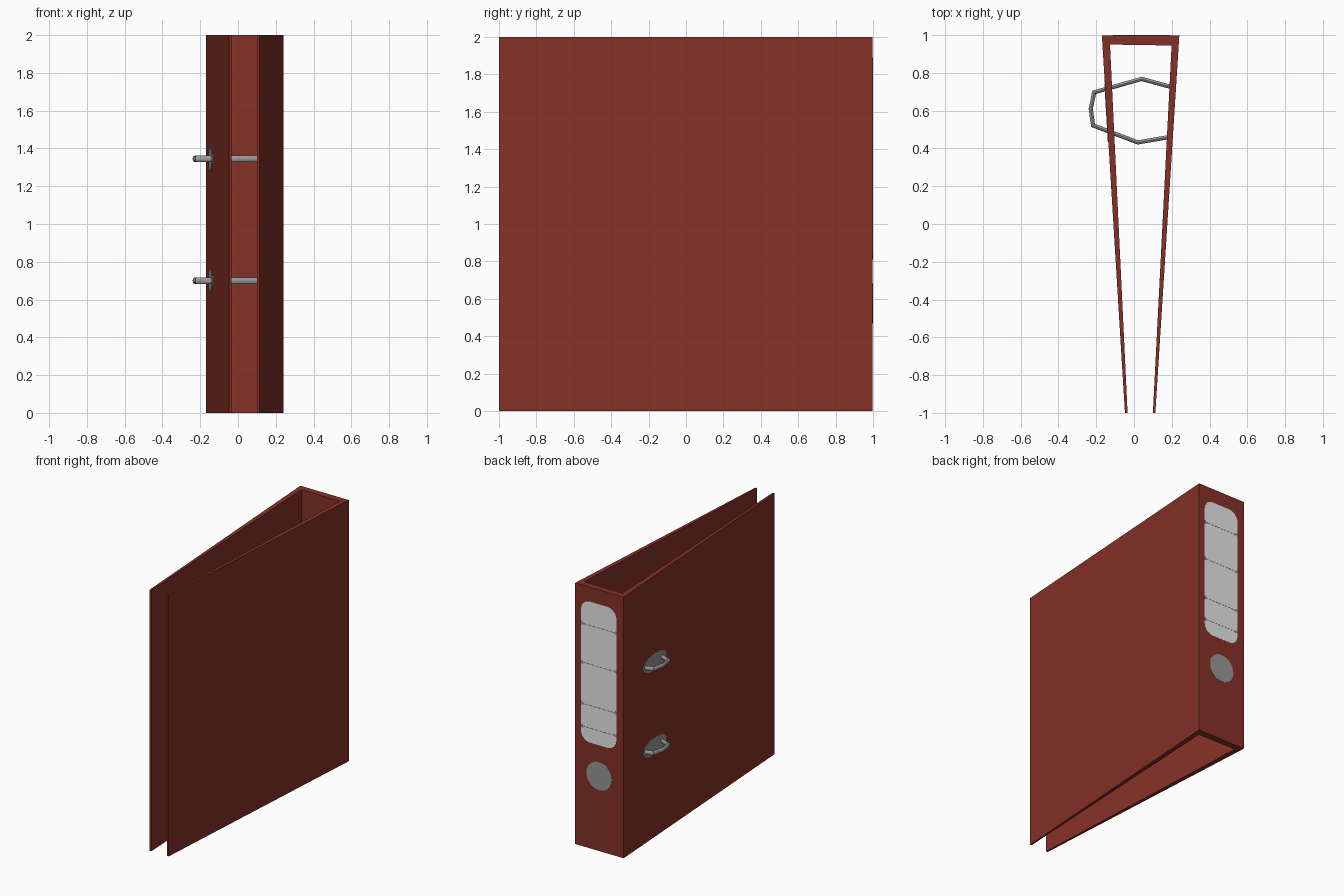
import bpy, bmesh, math
from mathutils import Vector

if "Cube" in bpy.data.objects:
    bpy.data.objects.remove(bpy.data.objects["Cube"])


def material(name, rgb):
    m = bpy.data.materials.new(name)
    m.diffuse_color = (*rgb, 1)
    m.use_nodes = True
    m.node_tree.nodes["Principled BSDF"].inputs["Base Color"].default_value = m.diffuse_color
    return m


RED = material("binder red", (0.235, 0.030, 0.020))
LABEL = material("label white", (0.80, 0.80, 0.80))
GREY = material("hole grey", (0.31, 0.31, 0.31))
STEEL = material("ring steel", (0.33, 0.33, 0.34))


def finish(name, bm, mat):
    bmesh.ops.recalc_face_normals(bm, faces=bm.faces)
    me = bpy.data.meshes.new(name)
    bm.to_mesh(me)
    bm.free()
    me.materials.append(mat)
    ob = bpy.data.objects.new(name, me)
    bpy.context.collection.objects.link(ob)
    return ob


def prism(name, points, offset, mat):
    """Solid between a polygon and its copy moved by offset."""
    bm = bmesh.new()
    face = bm.faces.new([bm.verts.new(p) for p in points])
    ext = bmesh.ops.extrude_face_region(bm, geom=[face])
    verts = [g for g in ext["geom"] if isinstance(g, bmesh.types.BMVert)]
    bmesh.ops.translate(bm, verts=verts, vec=offset)
    return finish(name, bm, mat)


# Binder shell: two tapering covers mitred to the spine
BACK = 0.998
SHELL = {
    "left_cover": [(-0.17, BACK), (-0.127, 0.95), (-0.034, -1), (-0.048, -1)],
    "right_cover": [(0.24, BACK), (0.199, 0.945), (0.10, -1), (0.113, -1)],
    "spine": [(-0.17, BACK), (0.24, BACK), (0.199, 0.945), (-0.127, 0.95)],
}
for name, pts in SHELL.items():
    prism(name, [(x, y, 0) for x, y in pts], (0, 0, 2), RED)


# Plates on the spine
def spine_plate(name, xz, mat, top=0.999):
    prism(name, [(x, BACK - 0.002, z) for x, z in xz], (0, top - BACK + 0.002, 0), mat)


CX, HW, Z0, Z1, RAD = 0.04, 0.15, 0.81, 1.89, 0.075
outline = []
for k, (sx, z) in enumerate([(1, Z1 - RAD), (-1, Z1 - RAD), (-1, Z0 + RAD), (1, Z0 + RAD)]):
    for i in range(7):
        a = math.pi / 2 * (k + i / 6)
        outline.append((CX + sx * (HW - RAD) + RAD * math.cos(a), z + RAD * math.sin(a)))
spine_plate("spine_label", outline, LABEL)

# Thin dividing lines that flare at the label edges
for n, z in enumerate([1.707, 1.41, 1.094, 0.92]):
    half = [(-HW, 0.014), (-HW + 0.03, 0.002), (HW - 0.03, 0.002), (HW, 0.014)]
    pts = [(CX + x, z + d) for x, d in half] + [(CX + x, z - d) for x, d in reversed(half)]
    spine_plate(f"label_line_{n + 1}", pts, GREY, 1.0)

circle = [(math.cos(i * math.tau / 32), math.sin(i * math.tau / 32)) for i in range(32)]
spine_plate("finger_hole", [(0.036 + 0.108 * c, 0.575 + 0.108 * s) for c, s in circle], GREY, 1.0)


# Rings and the oval slots they pass through
def cover_x(y):
    return -0.048 - 0.122 * (y + 1) / (BACK + 1)


PATH = [Vector(p) for p in [(0.198, 0.725), (0.04, 0.768), (-0.211, 0.697),
                            (-0.229, 0.61), (-0.217, 0.522), (0.02, 0.432), (0.185, 0.46)]]


def ring(name, z, sides=12, rh=0.011, rz=0.017):
    bm = bmesh.new()
    loops = []
    for i, p in enumerate(PATH):
        d1 = (p - PATH[i - 1]).normalized() if i else None
        d2 = (PATH[i + 1] - p).normalized() if i < len(PATH) - 1 else None
        d1, d2 = d1 or d2, d2 or d1
        t = (d1 + d2).normalized()
        side = Vector((-t.y, t.x)) / t.dot(d1)
        loop = []
        for k in range(sides):
            a = math.tau * k / sides
            q = p + side * rh * math.cos(a)
            loop.append(bm.verts.new((q.x, q.y, z + rz * math.sin(a))))
        loops.append(loop)
    for a, b in zip(loops, loops[1:]):
        for k in range(sides):
            j = (k + 1) % sides
            bm.faces.new((a[k], a[j], b[j], b[k]))
    bm.faces.new(loops[0])
    bm.faces.new(loops[-1])
    finish(name, bm, STEEL)


for n, z in enumerate([0.70, 1.345]):
    tag = ("lower", "upper")[n]
    ring(f"{tag}_ring", z)
    ys = [(0.59 + 0.155 * c, z + 0.065 * s) for c, s in circle]
    prism(f"{tag}_ring_slot", [(cover_x(y) + 0.001, y, h) for y, h in ys], (-0.004, 0, 0), GREY)
